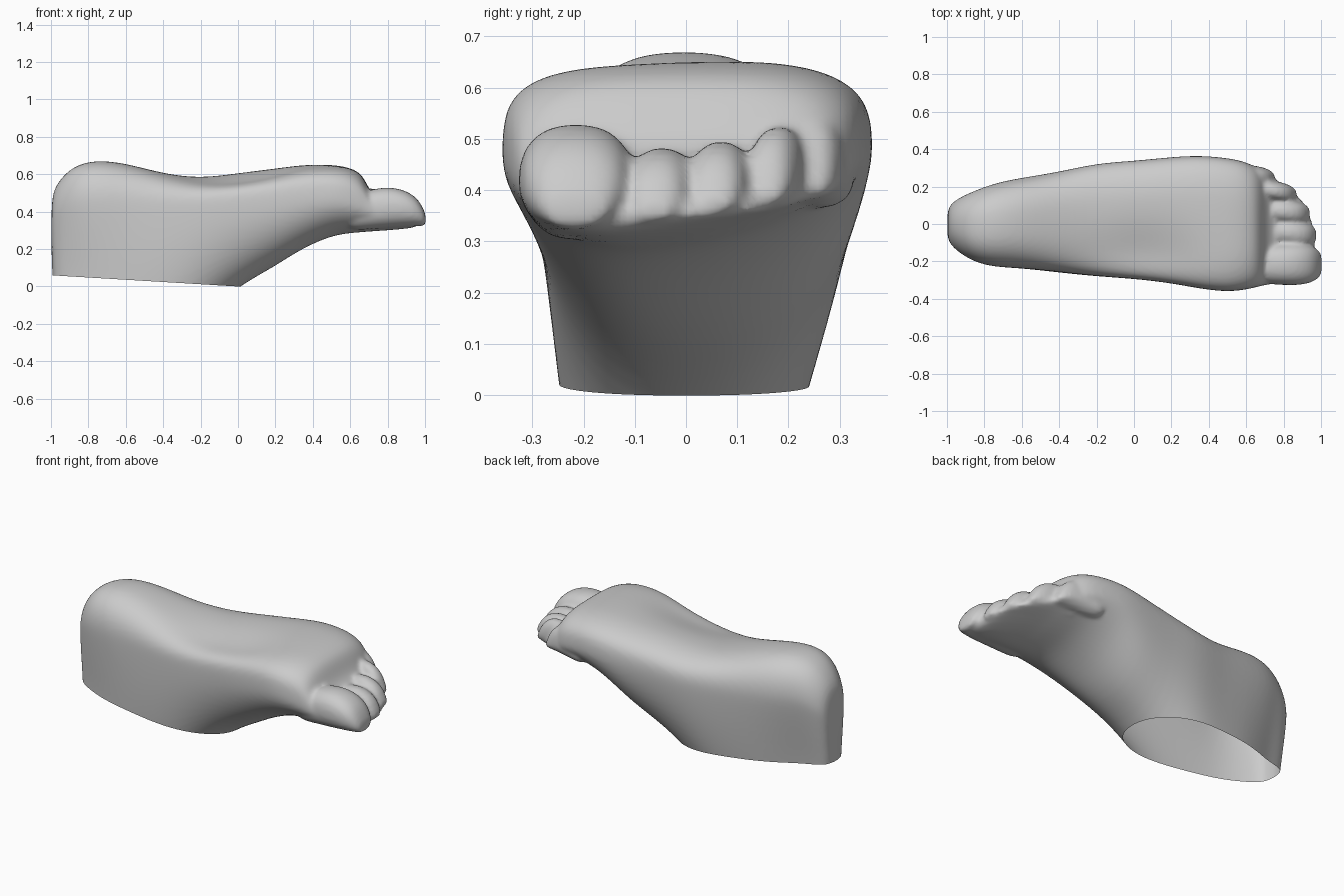
import bpy, bmesh
from math import sin, cos, pi, exp

if "Cube" in bpy.data.objects:
    bpy.data.objects.remove(bpy.data.objects["Cube"])

# Plain grey clay
clay = bpy.data.materials.new("grey_clay")
clay.use_nodes = True
colour = (0.6, 0.6, 0.6, 1)
clay.diffuse_color = colour
clay.node_tree.nodes["Principled BSDF"].inputs["Base Color"].default_value = colour


def power(v, p):
    return abs(v) ** p * (1 if v >= 0 else -1)


def section(x, y0, y1, bottom, mid, top, p, count=32):
    """One slice of the upturned foot: squarish sole above, round instep below."""
    centre, half = (y0 + y1) / 2, (y1 - y0) / 2
    ring = []
    for i in range(count):
        a = 2 * pi * i / count
        c, s = cos(a), sin(a)
        if s >= -1e-6:
            px = x
            y = centre + half * power(c, p)
            z = mid + (top - mid) * max(s, 0) ** p
            # Hollow of the arch on the big toe side
            z -= 0.06 * max(s, 0) * exp(-((x - 0.05) / 0.27) ** 2 - ((y + 0.17) / 0.16) ** 2)
        else:
            z = mid + (mid - bottom) * s
            depth = min(1, (mid - z) / 0.35)
            # Hollows beside and behind the heel tendon
            pinch = depth * exp(-((x + 0.87) / 0.22) ** 2)
            px = x + 0.02 * pinch
            y = centre + half * power(c, 0.9) * (1 - 0.2 * pinch) - 0.05 * (mid - z)
            # Instep slopes up towards the little toe
            if x > 0.2:
                z -= 0.15 * max(y + 0.15, 0) * s
        ring.append((px, y, z))
    return ring


def loft(name, rows):
    """Closed rounded skin through a row of slices."""
    bm = bmesh.new()
    rings = [[bm.verts.new(v) for v in section(*row)] for row in rows]
    for a, b in zip(rings, rings[1:]):
        for i in range(len(a)):
            j = (i + 1) % len(a)
            bm.faces.new((a[i], a[j], b[j], b[i]))
    bm.faces.new(rings[0])
    bm.faces.new(rings[-1])
    bmesh.ops.recalc_face_normals(bm, faces=bm.faces)
    mesh = bpy.data.meshes.new(name)
    bm.to_mesh(mesh)
    bm.free()
    obj = bpy.data.objects.new(name, mesh)
    bpy.context.collection.objects.link(obj)
    obj.modifiers.new("round", 'SUBSURF').levels = 2
    bake(obj)
    return obj


def bake(obj):
    """Replace the mesh by its modified result."""
    graph = bpy.context.evaluated_depsgraph_get()
    graph.update()
    mesh = bpy.data.meshes.new_from_object(obj.evaluated_get(graph))
    obj.modifiers.clear()
    obj.data = mesh


# Slices from heel to toe webbing: x, y range, bottom, widest height, top, squareness
slices = [
    (-1.003, -0.07, 0.07, -0.25, 0.34, 0.46, 0.9),
    (-0.975, -0.12, 0.115, -0.35, 0.37, 0.54, 0.9),
    (-0.92, -0.165, 0.15, -0.45, 0.41, 0.61, 0.85),
    (-0.85, -0.205, 0.18, -0.55, 0.43, 0.655, 0.8),
    (-0.75, -0.232, 0.22, -0.6, 0.43, 0.677, 0.8),
    (-0.60, -0.237, 0.25, -0.6, 0.42, 0.66, 0.8),
    (-0.40, -0.257, 0.28, -0.48, 0.41, 0.605, 0.75),
    (-0.20, -0.28, 0.327, -0.18, 0.42, 0.582, 0.7),
    (0.00, -0.293, 0.339, 0.00, 0.44, 0.612, 0.68),
    (0.20, -0.317, 0.36, 0.105, 0.46, 0.635, 0.65),
    (0.35, -0.347, 0.369, 0.19, 0.48, 0.655, 0.62),
    (0.50, -0.365, 0.355, 0.258, 0.48, 0.654, 0.62),
    (0.60, -0.352, 0.335, 0.273, 0.46, 0.637, 0.62),
    (0.67, -0.335, 0.295, 0.28, 0.43, 0.60, 0.65),
    (0.71, -0.325, 0.265, 0.285, 0.41, 0.49, 0.7),
    (0.80, -0.315, 0.215, 0.293, 0.38, 0.445, 0.75),
    (0.90, -0.30, 0.14, 0.305, 0.36, 0.41, 0.8),
    (0.97, -0.27, 0.0, 0.318, 0.345, 0.37, 0.8),
]
foot = loft("foot", slices)
parts = [foot]

# Toes: root x, tip x, root y, tip y, half width, top
toes = {
    "big_toe": (0.55, 1.004, -0.215, -0.215, 0.113, 0.532),
    "second_toe": (0.62, 0.975, -0.03, -0.06, 0.066, 0.485),
    "third_toe": (0.60, 0.94, 0.085, 0.055, 0.062, 0.498),
    "fourth_toe": (0.55, 0.87, 0.215, 0.155, 0.054, 0.528),
    "little_toe": (0.46, 0.755, 0.29, 0.24, 0.054, 0.548),
}
# Shared wedge shape: distance along, width, height
wedge = [(0, 0.8, 0.8), (0.35, 0.93, 0.97), (0.58, 1, 1), (0.78, 0.98, 0.87),
         (0.91, 0.82, 0.66), (0.98, 0.6, 0.38), (1, 0.4, 0.25)]
for name, (x0, x1, y0, y1, half, top) in toes.items():
    rows = []
    for t, width, height in wedge:
        x, y = x0 + (x1 - x0) * t, y0 + (y1 - y0) * t
        bottom = 0.295 + 0.03 * t
        upper = bottom + (top - 0.31) * height
        # Little toes rest higher on the sloping instep
        rise = 0.15 * max(y + 0.15, 0)
        mid = max(bottom + rise + 0.015, (bottom + upper) / 2)
        rows.append((x, y - half * width, y + half * width, bottom, mid,
                     max(upper, mid + 0.02), 0.85))
    parts.append(loft(name, rows))

# Merge the toes into the foot
bpy.ops.object.select_all(action='DESELECT')
for part in parts:
    part.select_set(True)
bpy.context.view_layer.objects.active = foot
bpy.ops.object.join()
skin = foot.modifiers.new("skin", 'REMESH')
skin.mode = 'VOXEL'
skin.voxel_size = 0.012
soften = foot.modifiers.new("soften", 'SMOOTH')
soften.factor = 0.5
soften.iterations = 6
bake(foot)

# Cut the ankle open along a slightly tilted plane
bm = bmesh.new()
bm.from_mesh(foot.data)
bmesh.ops.bisect_plane(bm, geom=bm.verts[:] + bm.edges[:] + bm.faces[:],
                       plane_co=(0, 0, 0), plane_no=(-0.06, 0, -1), clear_outer=True)
bm.to_mesh(foot.data)
bm.free()

foot.data.materials.clear()
foot.data.materials.append(clay)
for face in foot.data.polygons:
    face.material_index = 0
    face.use_smooth = True
